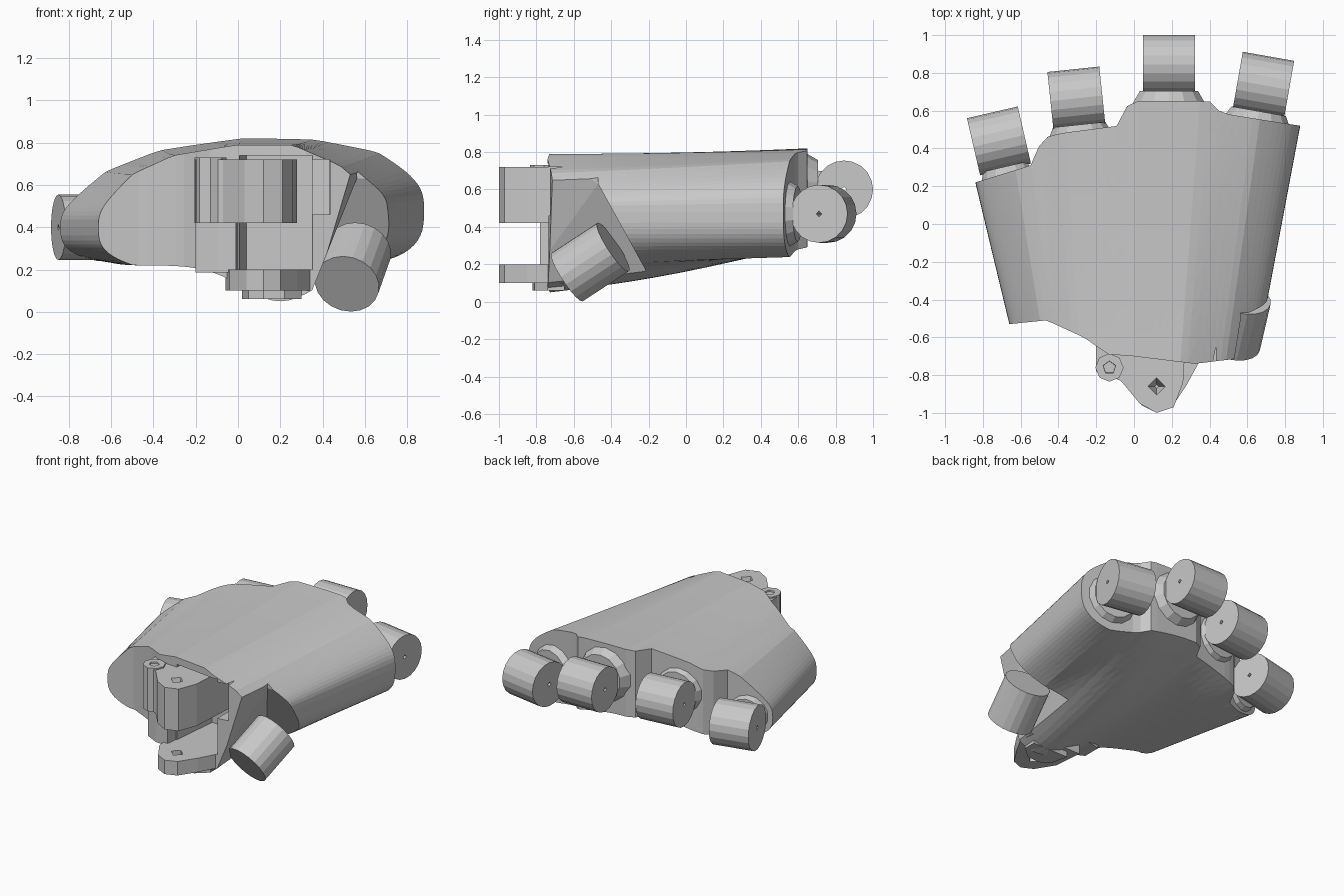
import bpy, bmesh, math
from mathutils import Vector, Matrix

old = bpy.data.objects.get("Cube")
if old:
    bpy.data.objects.remove(old, do_unlink=True)

grey = bpy.data.materials.new("light_grey")
grey.use_nodes = True
COLOR = (0.58, 0.58, 0.58, 1)
grey.diffuse_color = COLOR
grey.node_tree.nodes["Principled BSDF"].inputs["Base Color"].default_value = COLOR


def make_object(name, bm, cutter=False):
    bmesh.ops.recalc_face_normals(bm, faces=bm.faces)
    mesh = bpy.data.meshes.new(name)
    bm.to_mesh(mesh)
    bm.free()
    mesh.materials.append(grey)
    obj = bpy.data.objects.new(name, mesh)
    bpy.context.collection.objects.link(obj)
    if cutter:
        obj.hide_render = True
        obj.hide_set(True)
        obj.display_type = 'WIRE'
    return obj


def cut(obj, cutter):
    mod = obj.modifiers.new(cutter.name, 'BOOLEAN')
    mod.operation = 'DIFFERENCE'
    mod.solver = 'EXACT'
    mod.object = cutter


def rod(name, start, end, r1, r2=None, sides=20, cutter=False):
    """Cylinder or cone between two points."""
    a, b = Vector(start), Vector(end)
    axis = b - a
    bm = bmesh.new()
    place = Matrix.Translation((a + b) / 2) @ axis.to_track_quat('Z', 'Y').to_matrix().to_4x4()
    bmesh.ops.create_cone(bm, cap_ends=True, segments=sides, radius1=r1,
                          radius2=r1 if r2 is None else r2, depth=axis.length, matrix=place)
    return make_object(name, bm, cutter)


def plate(name, outline, z0, z1, cutter=False):
    """Upright prism over an outline in plan."""
    bm = bmesh.new()
    face = bm.faces.new([bm.verts.new((x, y, z0)) for x, y in outline])
    out = bmesh.ops.extrude_face_region(bm, geom=[face])
    for v in out["geom"]:
        if isinstance(v, bmesh.types.BMVert):
            v.co.z = z1
    return make_object(name, bm, cutter)


def lookup(points, u):
    for (a, p), (b, q) in zip(points, points[1:]):
        if u <= b:
            return p + (q - p) * (u - a) / (b - a)
    return points[-1][1]


# Palm shell: edge and crown profiles across the width
FRONT = [(0, -.53), (.15, -.51), (.3, -.6), (.4, -.69), (.5, -.7), (.75, -.74), (1, -.7)]
BACK = [(0, .22), (.17, .31), (.19, .36), (.2, .45), (.26, .48), (.44, .52), (.455, .6),
        (.48, .65), (.72, .65), (.75, .6), (.78, .58), (1, .52)]
CROWN = [(0, .56), (.12, .65), (.27, .74), (.5, .79), (.7, .79), (.85, .75), (1, .7)]


def palm_point(angle, v):
    c, s = math.cos(angle), math.sin(angle)
    u = .5 + .5 * c
    x = (-.66 + 1.31 * u) * (1 - v) + (-.84 + 1.72 * u) * v
    y = lookup(FRONT, u) * (1 - v) + lookup(BACK, u) * v
    mid = .4 + .08 * u
    e = min(1, abs(s) * 1.5) ** .65
    arch = math.sin(math.pi * u)
    if s >= 0:
        edge = lookup(CROWN, u) + .03 * v * v * arch - .3 * (1 - v) * max(0, u - .7)
    else:
        bulge = math.exp(-((x - .2) / .25) ** 2)
        edge = .22 + .12 * (v * arch) ** 2 - .17 * (1 - v) ** .9 * bulge
    return x, y, mid + (edge - mid) * e


def build_palm():
    n, rows = 96, 10
    bm = bmesh.new()
    rings = [[bm.verts.new(palm_point(2 * math.pi * i / n, j / rows)) for i in range(n)]
             for j in range(rows + 1)]
    for a, b in zip(rings, rings[1:]):
        for i in range(n):
            k = (i + 1) % n
            bm.faces.new((a[i], a[k], b[k], b[i]))
    # Close both ends column by column
    for ring in (rings[0], rings[-1]):
        for i in range(n // 2):
            quad = [ring[i], ring[i + 1], ring[(n - i - 1) % n], ring[(n - i) % n]]
            bm.faces.new(list(dict.fromkeys(quad)))
    bmesh.ops.triangulate(bm, faces=bm.faces)
    return make_object("palm", bm)


palm = build_palm()

# Wrist pocket, wider in its upper half
cut(palm, plate("pocket_cutter", [(-.03, -1.1), (.355, -1.1), (.35, -.35), (.04, -.35)], .2, .74, True))
cut(palm, plate("upper_pocket_cutter", [(.2, -1.1), (.44, -1.1), (.43, -.4), (.2, -.37)], .46, .72, True))

# Slanted thumb recess
bm = bmesh.new()
side = [(-1, -.1), (-1, 1), (-.47, 1), (-.47, .63), (-.2, .14), (-.1, -.1)]
inner = [bm.verts.new((.31 + .4 * min(z, .7), y, z)) for y, z in side]
outer = [bm.verts.new((1.2, y, z)) for y, z in side]
bm.faces.new(inner)
bm.faces.new(outer)
for i in range(len(side)):
    k = (i + 1) % len(side)
    bm.faces.new((inner[i], inner[k], outer[k], outer[i]))
bmesh.ops.triangulate(bm, faces=bm.faces)
cut(palm, make_object("thumb_recess_cutter", bm, True))

# Wrist hinge: upper block, lower tab with a rounded root, side column and lug
upper = plate("upper_hinge_block", [(-.2, -.55), (-.2, -.78), (-.07, -.83), (.03, -.95), (.12, -1),
              (.21, -.97), (.26, -.84), (.28, -.5)], .42, .72)
lower = plate("lower_hinge_tab", [(-.06, -.62), (-.04, -.83), (.04, -.96), (.12, -1), (.2, -.97),
              (.28, -.85), (.34, -.74), (.34, -.62)], .1, .2)
cut(upper, rod("upper_pin_cutter", (.12, -.86, .76), (.12, -.86, .62), .06, .01, 4, True))
cut(lower, rod("lower_pin_cutter", (.12, -.86, 0), (.12, -.86, .3), .045, sides=4, cutter=True))
plate("hinge_tab_root", [(.02, -.65), (.05, -.78), (.12, -.82), (.22, -.81), (.3, -.74), (.3, -.65)],
      .06, .12)
plate("wrist_column", [(-.2, -.6), (-.2, -.73), (-.1, -.78), (-.01, -.78), (.02, -.55)], .185, .45)
lug = rod("side_lug", (-.13, -.76, .42), (-.13, -.76, .73), .075, sides=8)
cut(lug, rod("lug_cutter", (-.13, -.76, .8), (-.13, -.76, .62), .045, .02, 5, True))


# Knuckles: crosswise barrel, axle hole and tapered collar against the palm
def knuckle(name, centre, tilt, collar):
    c = Vector(centre)
    turn = math.radians(tilt)
    along = Vector((math.cos(turn), math.sin(turn), 0))
    out = Vector((-math.sin(turn), math.cos(turn), 0))
    barrel = rod(name + "_barrel", c - along * .138, c + along * .138, .155)
    cut(barrel, rod(name + "_axle_cutter", c - along * .3, c + along * .3, .015, sides=4, cutter=True))
    rod(name + "_collar", c - out * .23, c - out * .14, collar, collar * .75, 14)


knuckle("index", (.685, .735, .47), -10, .2)
knuckle("middle", (.185, .845, .6), 0, .21)
knuckle("ring", (-.305, .665, .55), 6, .19)
knuckle("little", (-.715, .44, .4), 13, .16)

# Thumb barrel
rod("thumb_barrel", (.515, -.635, .132), (.572, -.39, .292), .155)
